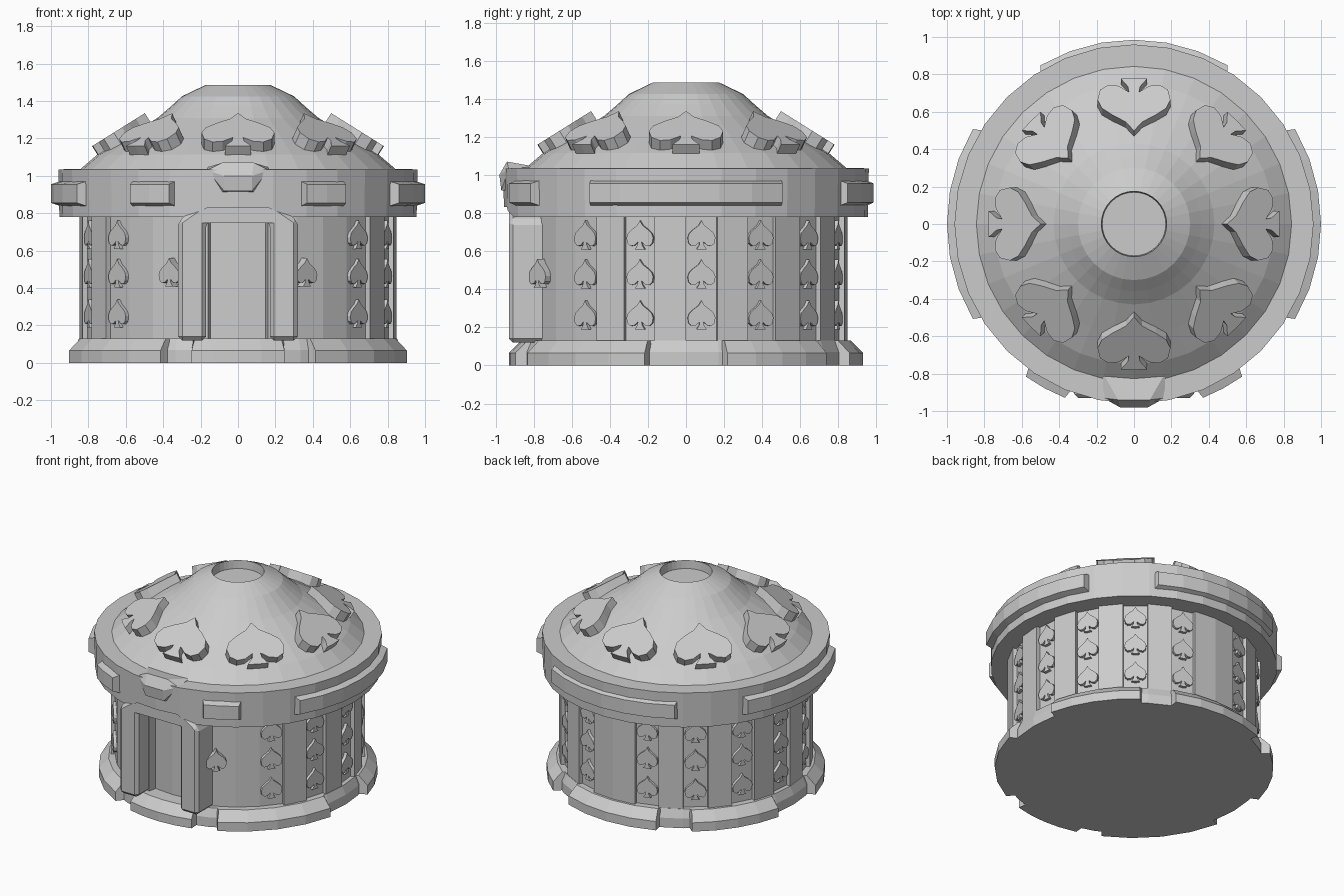
import bpy, bmesh
from math import sin, cos, radians
from mathutils import Vector, Matrix

if "Cube" in bpy.data.objects:
    bpy.data.objects.remove(bpy.data.objects["Cube"])

STEP = 360 / 32


def make(name, verts, faces):
    me = bpy.data.meshes.new(name)
    me.from_pydata([tuple(v) for v in verts], [], faces)
    bm = bmesh.new()
    bm.from_mesh(me)
    bmesh.ops.recalc_face_normals(bm, faces=bm.faces)
    bm.to_mesh(me)
    bm.free()
    ob = bpy.data.objects.new(name, me)
    bpy.context.collection.objects.link(ob)
    return ob


def polar(r, deg, z=0.0):
    return Vector((r * cos(radians(deg)), r * sin(radians(deg)), z))


def lathe(name, profile, n=32):
    """Turn (r, z) points round z and cap both ends."""
    m = len(profile)
    verts = [polar(r, 360 * i / n, z) for i in range(n) for r, z in profile]
    faces = [(i * m + j, ((i + 1) % n) * m + j, ((i + 1) % n) * m + j + 1, i * m + j + 1)
             for i in range(n) for j in range(m - 1)]
    faces += [[i * m for i in range(n)], [i * m + m - 1 for i in range(n)]]
    return make(name, verts, faces)


def arc_block(name, profile, a0, a1, inset):
    """Sweep a closed (r, z) section along an arc; the outer points are pulled in at the ends."""
    n = max(2, 2 * round((a1 - a0) / STEP / 2))
    m, inner = len(profile), min(p[0] for p in profile)
    verts = []
    for i in range(n + 1):
        for r, z in profile:
            d = inset if r > inner + 0.01 else 0
            verts.append(polar(r, a0 + d + (a1 - a0 - 2 * d) * i / n, z))
    faces = [(i * m + j, (i + 1) * m + j, (i + 1) * m + (j + 1) % m, i * m + (j + 1) % m)
             for i in range(n) for j in range(m)]
    faces += [list(range(m)), [n * m + j for j in range(m)]]
    return make(name, verts, faces)


def surface_frame(deg, r, z, tilt=0, turn=0):
    """Matrix on a surface: x sideways, y up the surface, z outwards."""
    e, t = polar(1, deg + turn), radians(tilt)
    up = Vector((0, 0, cos(t))) - e * sin(t)
    nor = e * cos(t) + Vector((0, 0, sin(t)))
    mat = Matrix((up.cross(nor), up, nor)).transposed().to_4x4()
    return Matrix.Translation(polar(r, deg, z)) @ mat


def prism(name, pts, mat, h0, h1):
    n = len(pts)
    verts = [mat @ Vector((x, y, h)) for h in (h0, h1) for x, y in pts]
    faces = [list(range(n)), list(range(n, 2 * n))]
    faces += [(i, (i + 1) % n, n + (i + 1) % n, n + i) for i in range(n)]
    return make(name, verts, faces)


def mirrored(half):
    """Close a right-hand outline with its mirror image."""
    return half + [(-x, y) for x, y in reversed(half) if x > 1e-6]


SPADE = mirrored([(0, 1), (0.22, 0.68), (0.6, 0.42), (0.88, 0.18), (1, -0.12), (0.93, -0.48),
                  (0.7, -0.66), (0.42, -0.62), (0.14, -0.4), (0.17, -0.6), (0.36, -0.88), (0, -0.9)])


def spade(name, mat, w, h, h0, h1):
    return prism(name, [(x * w, y * h) for x, y in SPADE], mat, h0, h1)


# Stepped base: inner plinth plus raised outer segments with gaps
lathe("base_plinth", [(0.875, 0), (0.875, 0.07), (0.85, 0.13)])
ring = [(0.83, 0), (0.93, 0), (0.93, 0.065), (0.865, 0.13), (0.83, 0.13)]
gaps = [(-73, -65), (-12, 12), (54, 66), (114, 126), (168, 192), (245, 253), (287, 295)]
for g, h in zip(gaps, gaps[1:]):
    arc_block("base_segment", ring, g[1], h[0], 1.5)

# Wall drum with sunken ornament panels and a recessed doorway
panels = [k % 32 for k in (-4, -2, 0, 2, 4, 6)]
panels += [(15 - k) % 32 for k in panels]
outline = []
for k in range(32):
    r = 0.82 if k in panels or 20 <= k <= 27 else 0.848
    if k in (23, 24):
        r = 0.76
    for a in (k, k + 1):
        p = polar(r, a * STEP)
        if not outline or (Vector(outline[-1]) - p.xy).length > 1e-4:
            outline.append((p.x, p.y))
prism("wall", outline, Matrix(), 0.1, 0.86)

# Three spade ornaments on each panel
for k in panels:
    for z in (0.26, 0.475, 0.68):
        spade("wall_spade", surface_frame((k + 0.5) * STEP, 0.815, z), 0.073, 0.08, -0.01, 0.022)

# Door frame: two pillars joined by a chamfered head, with flanking spades
frame = mirrored([(0.1, 0.83), (0.17, 0.75), (0.17, 0.12), (0.32, 0.12), (0.32, 0.76), (0.16, 0.87)])
ob = prism("door_frame", frame, surface_frame(-90, 0, 0), 0.72, 0.93)
bev = ob.modifiers.new("bevel", 'BEVEL')
bev.width, bev.segments = 0.022, 1
for s in (-1, 1):
    spade("door_spade", surface_frame(-90 + 25 * s, 0.845, 0.48, 0, 14 * s), 0.07, 0.08, -0.03, 0.02)

# Cornice band, notched over the door
cornice = lathe("cornice", [(0.8, 0.78), (0.955, 0.78), (0.96, 1.035), (0.84, 1.036)])
cutter = prism("door_notch_cutter", mirrored([(0.36, 0.72), (0.16, 0.832)]),
               surface_frame(-90, 0, 0), 0.7, 1.1)
cutter.hide_render = True
cutter.hide_viewport = True
cut = cornice.modifiers.new("door_notch", 'BOOLEAN')
cut.object, cut.operation, cut.solver = cutter, 'DIFFERENCE', 'EXACT'

# Bevelled plaques round the cornice
plaque = [(0.94, 0.835), (1.0, 0.855), (1.0, 0.955), (0.94, 0.975)]
for a in (0, 180):
    arc_block("side_plaque", plaque, a - 32, a + 32, 1.5)
arc_block("back_plaque", [(min(r, 0.985), z) for r, z in plaque], 58, 122, 1.5)
for s in (-1, 1):
    c = -90 + s * 28.5
    arc_block("front_plaque", plaque, c - 8, c + 8, 1.2)

# Keystone over the door
key = [(-0.165, -0.8, 1.045), (0.165, -0.8, 1.045), (0.1, -0.9, 0.9), (-0.1, -0.9, 0.9),
       (-0.085, -0.94, 1.07), (0.085, -0.94, 1.07), (0.165, -0.93, 1.03), (-0.165, -0.93, 1.03),
       (0.075, -0.98, 1.0), (-0.075, -0.98, 1.0), (0.075, -0.97, 0.92), (-0.075, -0.97, 0.92)]
ob = make("keystone", key, [])
bm = bmesh.new()
bm.from_mesh(ob.data)
bmesh.ops.convex_hull(bm, input=bm.verts)
bmesh.ops.recalc_face_normals(bm, faces=bm.faces)
bm.to_mesh(ob.data)
bm.free()

# Domed roof with a shallow recess at the top
lathe("roof", [(0.85, 1.03), (0.75, 1.115), (0.6, 1.205), (0.43, 1.31), (0.36, 1.37), (0.3, 1.425),
               (0.175, 1.485), (0.17, 1.425)])

# Ring of eight large spades pointing to the top
for i in range(8):
    spade("roof_spade", surface_frame(-90 + 45 * i, 0.62, 1.2, 58), 0.195, 0.175, -0.04, 0.05)
